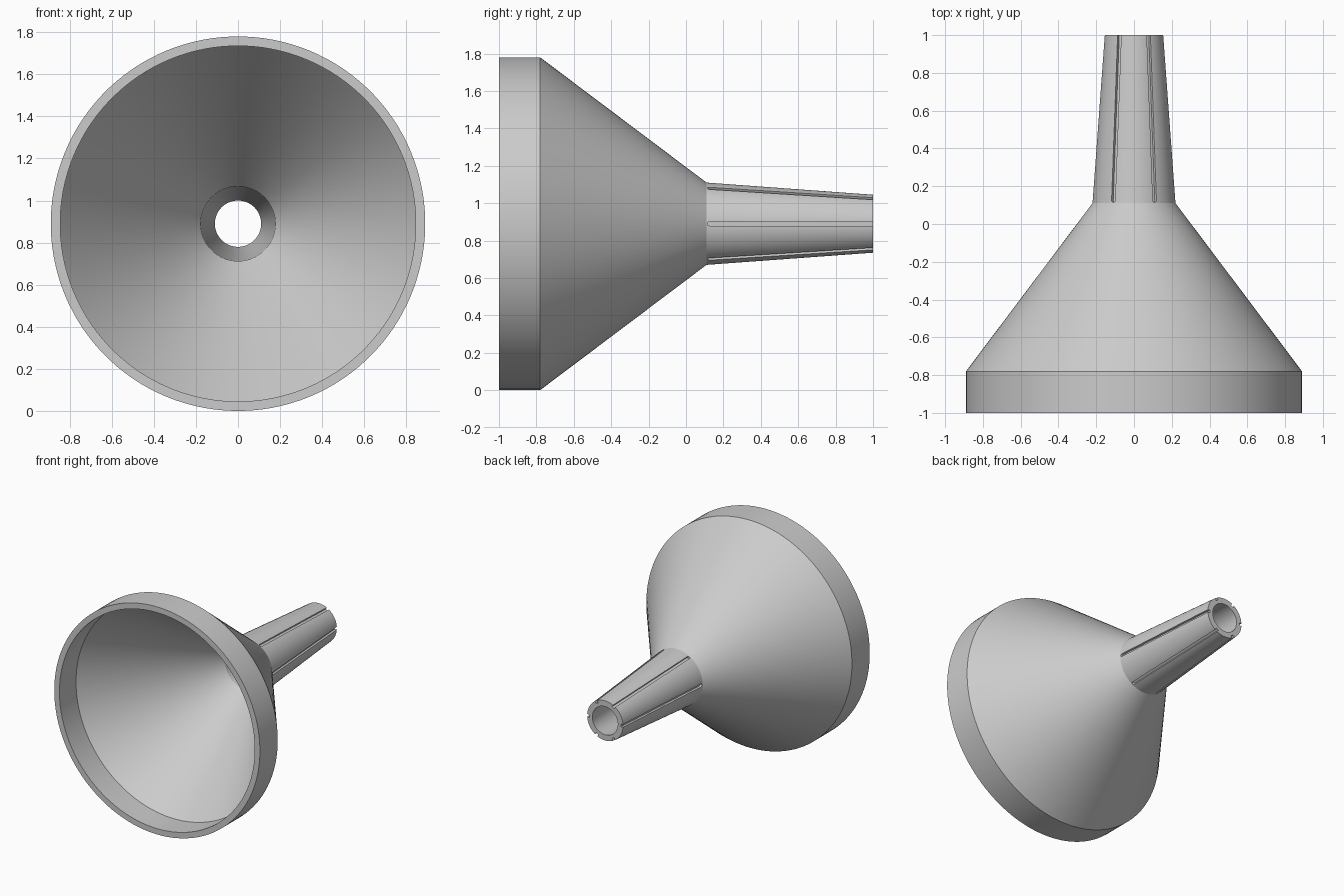
import bpy, bmesh, math
from mathutils import Matrix, Vector

cube = bpy.data.objects.get("Cube")
if cube:
    bpy.data.objects.remove(cube, do_unlink=True)

SEGMENTS = 120
R_RIM, R_NECK, R_TIP = 0.89, 0.22, 0.155
Y_NECK, Y_TIP = 0.11, 1.0

mat = bpy.data.materials.new("grey_plastic")
mat.use_nodes = True
grey = (0.6, 0.6, 0.6, 1)
mat.diffuse_color = grey
mat.node_tree.nodes["Principled BSDF"].inputs["Base Color"].default_value = grey


def make_object(name, bm):
    bmesh.ops.recalc_face_normals(bm, faces=bm.faces)
    mesh = bpy.data.meshes.new(name)
    bm.to_mesh(mesh)
    bm.free()
    mesh.materials.append(mat)
    obj = bpy.data.objects.new(name, mesh)
    bpy.context.collection.objects.link(obj)
    obj.location.z = R_RIM
    return obj


# Funnel wall: closed (radius, y) profile revolved about the y axis
profile = [(R_RIM, -1), (R_RIM, -0.78), (R_NECK, Y_NECK), (R_TIP, Y_TIP),
           (0.11, Y_TIP), (0.178, 0.095), (0.845, -0.795), (0.845, -1)]
bm = bmesh.new()
rings = []
for i in range(SEGMENTS):
    a = 2 * math.pi * (i + 0.5) / SEGMENTS
    rings.append([bm.verts.new((r * math.cos(a), y, r * math.sin(a)))
                  for r, y in profile])
for i, ring in enumerate(rings):
    after = rings[(i + 1) % SEGMENTS]
    for j in range(len(profile)):
        k = (j + 1) % len(profile)
        bm.faces.new((ring[j], ring[k], after[k], after[j]))
funnel = make_object("funnel", bm)

# Groove cutters: round-ended slots following the spout taper
HALF_WIDTH, DEPTH = 0.011, 0.018
slope = (R_TIP - R_NECK) / (Y_TIP - Y_NECK)
outline = [(1.1, HALF_WIDTH), (1.1, -HALF_WIDTH)]
for i in range(9):
    a = -math.pi / 2 - math.pi * i / 8
    outline.append((Y_NECK + 0.016 + HALF_WIDTH * math.cos(a), HALF_WIDTH * math.sin(a)))

bm = bmesh.new()
for n in range(6):
    turn = Matrix.Rotation(n * math.pi / 3, 3, 'Y')
    layers = []
    for offset in (-DEPTH, 0.03):
        layers.append([bm.verts.new(turn @ Vector(
            (R_NECK + slope * (y - Y_NECK) + offset, y, w))) for y, w in outline])
    low, high = layers
    bm.faces.new(low)
    bm.faces.new(high)
    for j in range(len(outline)):
        k = (j + 1) % len(outline)
        bm.faces.new((low[j], low[k], high[k], high[j]))
cutter = make_object("groove_cutter", bm)
cutter.hide_render = True

# Cut the grooves, then shade the curved walls smooth
bpy.ops.object.select_all(action='DESELECT')
bpy.context.view_layer.objects.active = funnel
funnel.select_set(True)
cut = funnel.modifiers.new("grooves", 'BOOLEAN')
cut.operation = 'DIFFERENCE'
cut.solver = 'EXACT'
cut.object = cutter
bpy.ops.object.modifier_apply(modifier=cut.name)
bpy.data.objects.remove(cutter, do_unlink=True)
bpy.ops.object.shade_smooth_by_angle(angle=math.radians(25))
